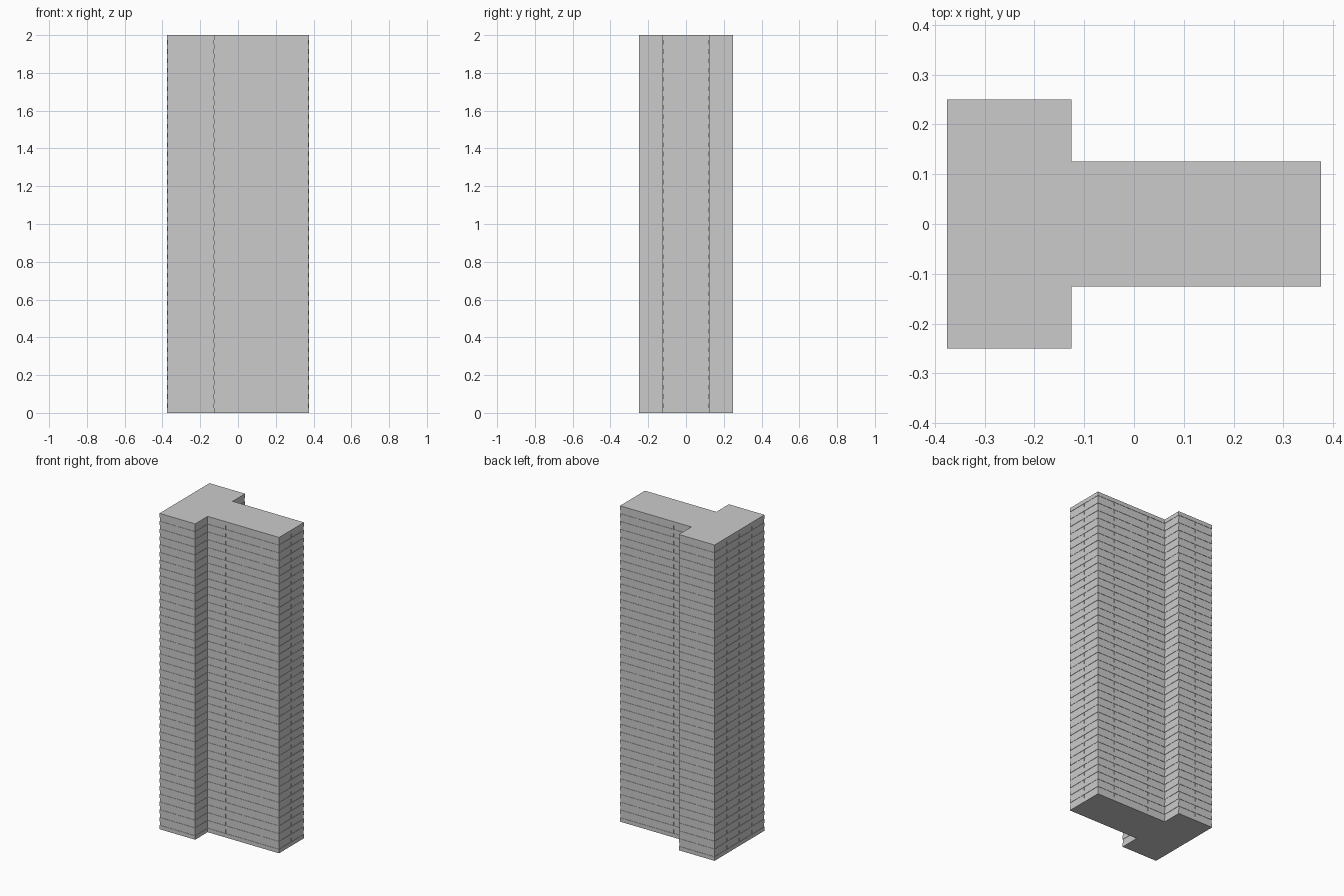
import bpy, bmesh
from mathutils import Vector

if "Cube" in bpy.data.objects:
    bpy.data.objects.remove(bpy.data.objects["Cube"])

HEIGHT, MODULE, SLAB, FLOORS, INSET = 2.0, 0.125, 0.025, 40, 0.002


def t_plan(d=0.0):
    """T-shaped floor plan, counter-clockwise, pulled in by d."""
    half = [(-.375 + d, -.25 + d), (-.125 - d, -.25 + d),
            (-.125 - d, -.125 + d), (.375 - d, -.125 + d)]
    return half + [(x, -y) for x, y in reversed(half)]


def add_prism(bm, plan, z0, z1):
    face = bm.faces.new([bm.verts.new((x, y, z0)) for x, y in plan])
    top = bmesh.ops.extrude_face_region(bm, geom=[face])["geom"]
    bmesh.ops.translate(bm, vec=(0, 0, z1 - z0),
                        verts=[v for v in top if isinstance(v, bmesh.types.BMVert)])


def finish(name, bm):
    bmesh.ops.recalc_face_normals(bm, faces=bm.faces)
    mesh = bpy.data.meshes.new(name)
    bm.to_mesh(mesh)
    bm.free()
    obj = bpy.data.objects.new(name, mesh)
    bpy.context.collection.objects.link(obj)
    return obj


# Glazed core, set back very slightly from the floor bands
bm = bmesh.new()
add_prism(bm, t_plan(INSET), SLAB / 2, HEIGHT - SLAB / 2)
finish("tower_core", bm)

# Floor bands repeated from ground to roof
bm = bmesh.new()
add_prism(bm, t_plan(), 0, SLAB)
bands = finish("floor_bands", bm)
arr = bands.modifiers.new("floors", 'ARRAY')
arr.count = FLOORS + 1
arr.use_relative_offset = False
arr.use_constant_offset = True
arr.constant_offset_displace = (0, 0, (HEIGHT - SLAB) / FLOORS)

# Thin vertical joints on each facade, one per module
bm = bmesh.new()
plan = [Vector(p) for p in t_plan()]
for a, b in zip(plan, plan[1:] + plan[:1]):
    along = (b - a).normalized()
    inward = Vector((-along.y, along.x)) * INSET * 1.5
    for i in range(1, round((b - a).length / MODULE)):
        p, w = a + along * MODULE * i, along * 0.001
        add_prism(bm, [p - w, p + w, p + w + inward, p - w + inward],
                  SLAB / 2, HEIGHT - SLAB / 2)
finish("facade_joints", bm)
